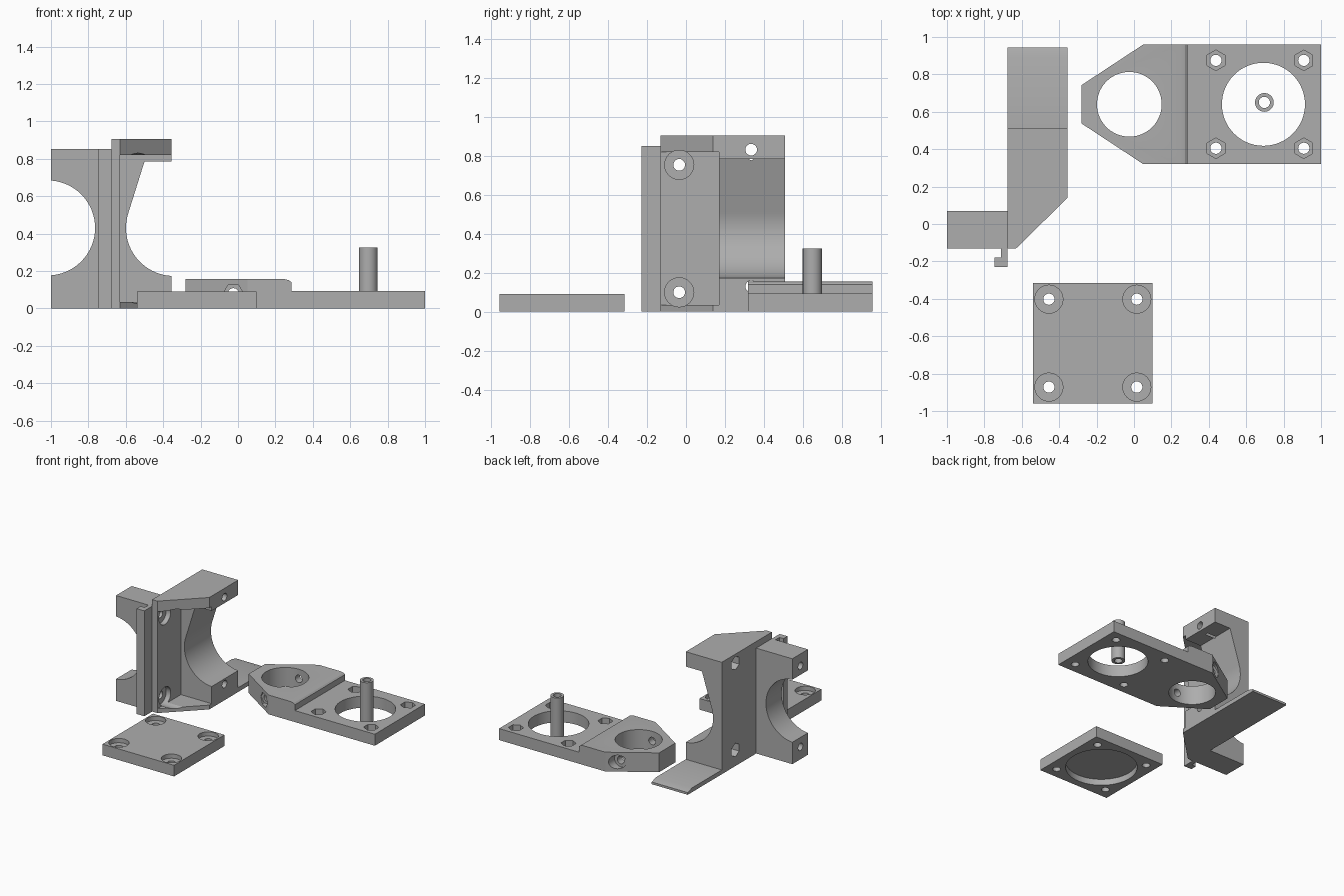
import bpy, bmesh, math
from mathutils import Vector

cube = bpy.data.objects.get("Cube")
if cube:
    bpy.data.objects.remove(cube, do_unlink=True)

grey = bpy.data.materials.new("plain grey")
grey.use_nodes = True
COLOUR = (0.42, 0.42, 0.42, 1)
grey.diffuse_color = COLOUR
grey.node_tree.nodes["Principled BSDF"].inputs["Base Color"].default_value = COLOUR

# Each axis maps profile coordinates (a, b) and extrusion depth d to x, y, z
PLACE = {
    "x": lambda a, b, d: Vector((d, a, b)),
    "y": lambda a, b, d: Vector((a, d, b)),
    "z": lambda a, b, d: Vector((a, b, d)),
}


def prism(name, axis, points, lo, hi):
    """Extrude a closed profile along an axis."""
    bm = bmesh.new()
    ends = [[bm.verts.new(PLACE[axis](a, b, d)) for a, b in points] for d in (lo, hi)]
    bm.faces.new(ends[0])
    bm.faces.new(ends[1])
    n = len(points)
    for i in range(n):
        j = (i + 1) % n
        bm.faces.new((ends[0][i], ends[0][j], ends[1][j], ends[1][i]))
    bmesh.ops.recalc_face_normals(bm, faces=bm.faces)
    mesh = bpy.data.meshes.new(name)
    bm.to_mesh(mesh)
    bm.free()
    mesh.materials.append(grey)
    obj = bpy.data.objects.new(name, mesh)
    bpy.context.collection.objects.link(obj)
    return obj


def arc(a, b, r, start=0, end=360, n=48):
    full = end - start == 360
    steps = n if full else n + 1
    angles = [math.radians(start + (end - start) * i / n) for i in range(steps)]
    return [(a + r * math.cos(t), b + r * math.sin(t)) for t in angles]


def rect(a0, b0, a1, b1):
    return [(a0, b0), (a1, b0), (a1, b1), (a0, b1)]


def combine(obj, tool, operation):
    mod = obj.modifiers.new(operation.lower(), "BOOLEAN")
    mod.operation = operation
    mod.solver = "EXACT"
    mod.object = tool
    bpy.context.view_layer.objects.active = obj
    bpy.ops.object.modifier_apply(modifier=mod.name)
    bpy.data.objects.remove(tool, do_unlink=True)


def cut(obj, axis, points, lo, hi):
    combine(obj, prism("cutter", axis, points, lo, hi), "DIFFERENCE")


def add(obj, axis, points, lo, hi):
    combine(obj, prism("addition", axis, points, lo, hi), "UNION")


def smooth(obj):
    bpy.ops.object.select_all(action="DESELECT")
    obj.select_set(True)
    bpy.context.view_layer.objects.active = obj
    bpy.ops.object.shade_smooth_by_angle(angle=math.radians(25))


BOLT, HEAD, NUT = 0.03, 0.075, 0.055
SIGNS = [(s, t) for s in (-1, 1) for t in (-1, 1)]

# Cover plate: counterbored corners and a round recess underneath
cover = prism("cover_plate", "z", rect(-0.54, -0.96, 0.10, -0.315), 0, 0.09)
cut(cover, "z", arc(-0.22, -0.637, 0.265, n=64), -0.1, 0.05)
for s, t in SIGNS:
    x, y = -0.22 + s * 0.235, -0.637 + t * 0.235
    cut(cover, "z", arc(x, y, BOLT, n=24), -0.1, 0.2)
    cut(cover, "z", arc(x, y, HEAD, n=32), 0.056, 0.2)

# Arm plate: stepped side profile trimmed to a tapered nose
arm = prism("arm_plate", "y", [(-0.28, 0), (1, 0), (1, 0.093), (0.285, 0.093),
            (0.285, 0.14), (0.273, 0.15), (0.25, 0.156), (-0.28, 0.156)], 0.32, 0.96)
for side in (-1, 1):
    nose = [(-0.28, 0.64 + side * 0.103), (0.05, 0.64 + side * 0.32),
            (0.05, 0.64 + side * 0.5), (-0.5, 0.64 + side * 0.5),
            (-0.5, 0.64 + side * 0.103)]
    cut(arm, "z", nose, -0.1, 0.3)
cut(arm, "z", arc(-0.025, 0.64, 0.173, n=64), -0.1, 0.3)
cut(arm, "z", arc(0.692, 0.64, 0.222, n=64), -0.1, 0.3)
for s, t in SIGNS:
    x, y = 0.673 + s * 0.235, 0.64 + t * 0.235
    cut(arm, "z", arc(x, y, BOLT, n=24), -0.1, 0.3)
    cut(arm, "z", arc(x, y, NUT, 30, 390, 6), 0.04, 0.3)

# Cross bolt through the nose, with a nut pocket in front and a head recess behind
cut(arm, "y", arc(-0.025, 0.078, BOLT, n=24), 0.2, 1.1)
cut(arm, "y", arc(-0.025, 0.078, NUT, n=6), 0.2, 0.41)
cut(arm, "y", arc(-0.025, 0.078, NUT, n=32), 0.87, 1.1)

# Hollow pin standing in the large hole
pin = prism("hollow_pin", "z", arc(0.697, 0.65, 0.05, n=40), 0, 0.325)
cut(pin, "z", arc(0.697, 0.65, BOLT, n=32), -0.1, 0.5)

# Bracket body with slanted front corner, bolt pocket and open cradle
bracket = prism("bracket", "z", [(-0.677, -0.13), (-0.63, -0.13), (-0.355, 0.14),
                (-0.355, 0.51), (-0.677, 0.51)], 0, 0.905)
cut(bracket, "x", rect(-0.3, 0.035, 0.17, 0.82), -0.63, -0.2)
cradle = arc(-0.342, 0.43, 0.257, 162, 270, 32)
cut(bracket, "y", cradle + [(-0.2, 0.173), (-0.2, 0.785), (-0.5, 0.785)], 0.1, 0.7)

# Flat tongue behind, clamp half at the side, hooked rail in front
add(bracket, "x", [(0.45, 0), (0.945, 0), (0.945, 0.018), (0.89, 0.035), (0.45, 0.035)],
    -0.677, -0.355)
clamp = prism("clamp_half", "y", rect(-1, 0, -0.66, 0.852), -0.13, 0.07)
cut(clamp, "y", arc(-1.018, 0.43, 0.254, n=64), -0.3, 0.3)
combine(bracket, clamp, "UNION")
add(bracket, "z", [(-0.677, -0.12), (-0.71, -0.12), (-0.71, -0.18), (-0.747, -0.18),
                   (-0.747, -0.23), (-0.677, -0.23)], 0, 0.852)

# Bolt holes: counterbored pair in the pocket, nut pockets behind the cradle
for z in (0.755, 0.10):
    cut(bracket, "x", arc(-0.035, z, BOLT, n=24), -1.2, -0.2)
    cut(bracket, "x", arc(-0.035, z, HEAD, n=32), -0.67, -0.2)
for z in (0.833, 0.13):
    cut(bracket, "x", arc(0.335, z, BOLT, n=24), -0.8, -0.2)
    cut(bracket, "x", arc(0.335, z, NUT, 30, 390, 6), -0.8, -0.42)

for part in (cover, arm, pin, bracket):
    smooth(part)
